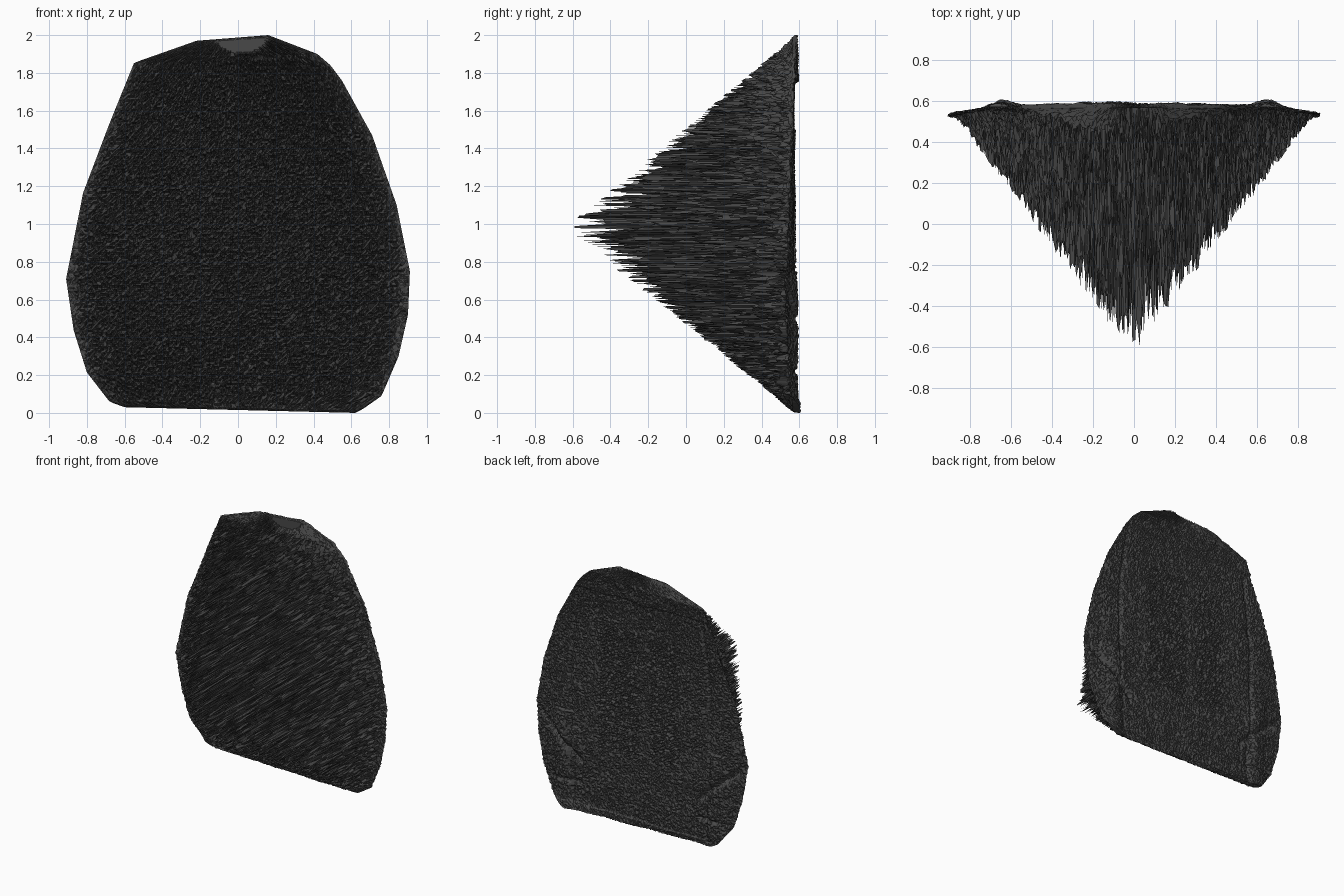
import bpy, bmesh, math, random
from mathutils import Vector, noise

if "Cube" in bpy.data.objects:
    bpy.data.objects.remove(bpy.data.objects["Cube"])

random.seed(4)
ROWS, COLS = 180, 160
CX, CZ = -0.01, 0.98        # axis of the spike cone
DEPTH = 1.21

# garment outline (x, z) for each side, bottom to top
LEFT = [(-.60, 0), (-.68, .03), (-.80, .19), (-.87, .42), (-.91, .70), (-.82, 1.17),
        (-.68, 1.55), (-.55, 1.88), (-.22, 2)]
RIGHT = [(.62, 0), (.66, .02), (.76, .09), (.85, .30), (.90, .52), (.91, .75),
         (.84, 1.10), (.71, 1.47), (.55, 1.76), (.49, 1.84), (.42, 1.90), (.16, 2)]
OUTLINE = RIGHT + LEFT[::-1]


def edge_x(side, z):
    for (xa, za), (xb, zb) in zip(side, side[1:]):
        if z <= zb:
            return xa + (xb - xa) * (z - za) / (zb - za)
    return side[-1][0]


def envelope(x, z):
    """1 on the cone axis, falling straight to 0 at the outline."""
    g = 0
    for (xa, za), (xb, zb) in zip(OUTLINE, OUTLINE[1:] + OUTLINE[:1]):
        nx, nz = zb - za, xa - xb
        d = nx * (xa - CX) + nz * (za - CZ)
        g = max(g, (nx * (x - CX) + nz * (z - CZ)) / d)
    return max(0, 1 - g)


def ridge(d, width):
    return math.exp(-(d / width) ** 2)


def back_y(x, z, fade):
    """Shallow cloth relief: sleeves, seams, folds, cuffs, collar, rough print."""
    ax = abs(x)
    y = .566 + .010 * noise.noise(Vector((x * 5, 0, z * 5)))
    rough = .007
    if .55 < z < 1.5 and ax < .34 and abs(x + .04) > .05:
        rough = .014
    y += random.uniform(-rough, rough)
    y -= .03 * max(0, (ax - .7) / .2)                           # sleeves fall away
    if .3 < z < 1.75:
        y -= .018 * fade * ridge(ax - .60 + .12 * max(0, z - 1.2), .015)  # side seam
    if z < .75 and ax > .5:
        y += .022 * ridge(ax - .65, .08)                        # cuff bulge
        y -= .035 * fade * ridge(z - .40 - (ax - .54) * .85, .03)  # elbow fold
        y -= .02 * fade * ridge(z - .22, .015)                  # cuff seam
        if z < .4:
            y -= .02 * fade * ridge(ax - .57, .015)             # cuff inner edge
    if z < .06:
        y += .012                                               # hem
    if z > 1.75:
        y += .012                                               # shoulders
    r = math.hypot(x + .02, (z - 1.98) * 1.1)
    y += .012 * ridge(r - .24, .03) + .006 * ridge(r - .15, .03)  # collar
    return y


# sample points shared by both faces
points, backs, fronts = [], [], []
for i in range(ROWS + 1):
    z0 = 2 * i / ROWS
    xl, xr = edge_x(LEFT, z0), edge_x(RIGHT, z0)
    for j in range(COLS + 1):
        t = j / COLS
        border = i in (0, ROWS) or j in (0, COLS)
        jit = 0 if border else random.uniform(-.3, .3)
        x = xl + (xr - xl) * (j + jit) / COLS
        z = z0 + .03 * (1 - t) * (1 - z0)
        e = 0 if border else envelope(x, z0)
        y = back_y(x, z, min(1, e * 8))
        f = 1 if random.random() < .02 else random.random() ** 1.3
        if math.hypot(x - .02, (z - 2) * 1.5) < .15:            # smooth neck opening
            f = 0
        points.append((x, z))
        backs.append(y)
        fronts.append(y if border else min(y, .57 - DEPTH * e * f) - .004)


def cloth_material():
    m = bpy.data.materials.new("charcoal_cloth")
    m.diffuse_color = (.065, .065, .065, 1)
    m.use_nodes = True
    m.node_tree.nodes["Principled BSDF"].inputs["Base Color"].default_value = m.diffuse_color
    return m


MAT = cloth_material()


def build_sheet(name, ys, flip):
    bm = bmesh.new()
    vs = [bm.verts.new((x, y, z)) for (x, z), y in zip(points, ys)]
    w = COLS + 1
    for i in range(ROWS):
        for j in range(COLS):
            a = i * w + j
            q = [vs[a], vs[a + 1], vs[a + w + 1], vs[a + w]]
            bm.faces.new(q[::-1] if flip else q)
    bmesh.ops.triangulate(bm, faces=bm.faces[:])
    mesh = bpy.data.meshes.new(name)
    bm.to_mesh(mesh)
    bm.free()
    mesh.materials.append(MAT)
    ob = bpy.data.objects.new(name, mesh)
    bpy.context.collection.objects.link(ob)


build_sheet("garment_relief_back", backs, True)
build_sheet("spiked_front", fronts, False)
